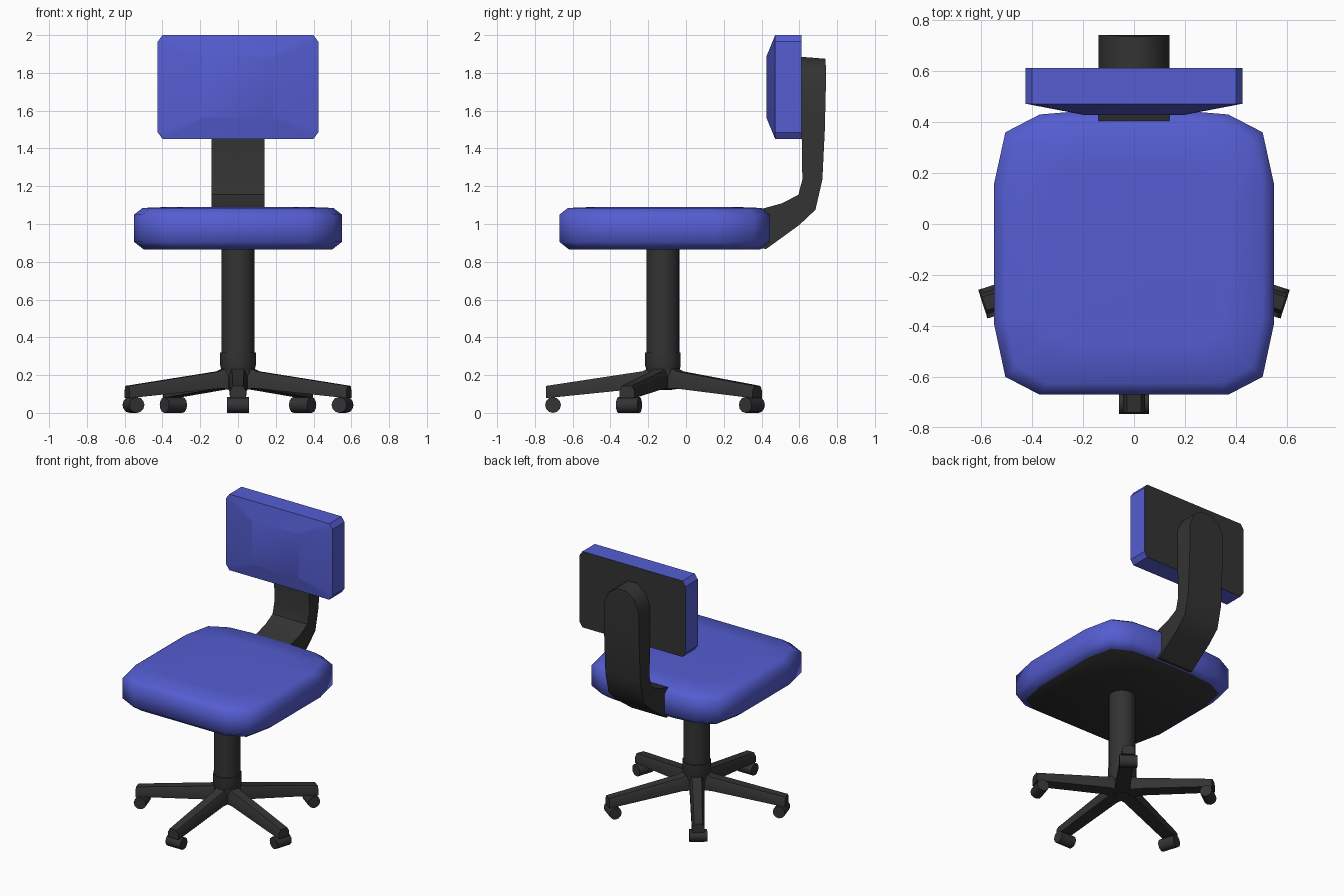
import bpy, bmesh, math
from mathutils import Matrix, Vector

if "Cube" in bpy.data.objects:
    bpy.data.objects.remove(bpy.data.objects["Cube"])


def material(name, rgb):
    m = bpy.data.materials.new(name)
    m.diffuse_color = (*rgb, 1)
    m.use_nodes = True
    m.node_tree.nodes["Principled BSDF"].inputs["Base Color"].default_value = m.diffuse_color
    return m


BLUE = material("blue fabric", (0.09, 0.11, 0.64))
BLACK = material("black plastic", (0.033, 0.033, 0.033))
CY = -0.122  # y of the central column


def loft(name, rings, mats, angle=40, matrix=None, black_rule=None):
    """Skin a list of equal-length point rings, cap both ends."""
    bm = bmesh.new()
    vs = [[bm.verts.new(p) for p in r] for r in rings]
    n = len(rings[0])
    for a, b in zip(vs, vs[1:]):
        for i in range(n):
            j = (i + 1) % n
            bm.faces.new((a[i], a[j], b[j], b[i]))
    bm.faces.new(vs[0][::-1])
    bm.faces.new(vs[-1])
    bmesh.ops.recalc_face_normals(bm, faces=bm.faces)
    if black_rule:
        for f in bm.faces:
            f.material_index = 1 if black_rule(f) else 0
    if matrix:
        bm.transform(matrix)
    me = bpy.data.meshes.new(name)
    bm.to_mesh(me)
    bm.free()
    ob = bpy.data.objects.new(name, me)
    bpy.context.collection.objects.link(ob)
    for m in mats:
        me.materials.append(m)
    bpy.ops.object.select_all(action='DESELECT')
    ob.select_set(True)
    bpy.context.view_layer.objects.active = ob
    bpy.ops.object.shade_smooth_by_angle(angle=math.radians(angle))
    return ob


def circle(r, z, n=16):
    return [(r * math.cos(2 * math.pi * i / n), r * math.sin(2 * math.pi * i / n), z)
            for i in range(n)]


# seat: rounded outline, stacked into a cushion with a black underside
half = [(0.19, 0.445), (0.37, 0.43), (0.505, 0.36), (0.55, 0.155),
        (0.55, -0.39), (0.505, -0.60), (0.37, -0.67)]
outline = half + [(-x, y) for x, y in reversed(half)]


def seat_ring(inset, z):
    sx, sy = 1 - inset / 0.55, 1 - inset / 0.555
    return [(x * sx, (y + 0.115) * sy - 0.115, z) for x, y in outline]


loft("seat", [seat_ring(0.05, 0.866), seat_ring(0.0, 0.905), seat_ring(0.0, 1.05),
              seat_ring(0.045, 1.085), seat_ring(0.2, 1.091)],
     [BLUE, BLACK], 60, black_rule=lambda f: f.normal.z < -0.95)

# backrest: chamfered slab with a bulging front and a black back
corner = [(0.40, 2.0), (0.425, 1.965), (0.425, 1.485), (0.40, 1.45)]
rect = corner + [(-x, z) for x, z in reversed(corner)]
bulge = [(math.copysign(0.19, x), 1.89 if z > 1.7 else 1.56) for x, z in rect]
bulge = [(x * (1 if abs(r[0]) > 0.41 else 0.95), z) for (x, z), r in zip(bulge, rect)]
bulge = [(x, z + (0 if abs(r[0]) < 0.41 else math.copysign(0.01, 1.7 - z)))
         for (x, z), r in zip(bulge, rect)]
loft("backrest", [[(x, 0.612, z) for x, z in rect],
                  [(x, 0.472, z) for x, z in rect],
                  [(x, 0.427, z) for x, z in bulge]],
     [BLUE, BLACK], 30, black_rule=lambda f: f.normal.y > 0.95)

# back support: bent bar with an arched top; inner y,z / outer y,z / half width
stations = [
    (0.36, 1.07, 0.36, 0.875, 0.14), (0.43, 1.088, 0.425, 0.868, 0.14),
    (0.51, 1.11, 0.60, 0.995, 0.14), (0.595, 1.155, 0.685, 1.075, 0.14),
    (0.616, 1.235, 0.722, 1.235, 0.14), (0.612, 1.50, 0.735, 1.50, 0.14),
    (0.61, 1.75, 0.741, 1.75, 0.14), (0.61, 1.83, 0.741, 1.83, 0.105),
    (0.61, 1.885, 0.737, 1.875, 0.04)]
loft("back_support", [[(-w, a, b), (w, a, b), (w, c, d), (-w, c, d)]
                      for a, b, c, d, w in stations], [BLACK], 40)

# column and hub
centre = Matrix.Translation((0, CY, 0))
loft("column", [circle(0.088, 0.2), circle(0.088, 0.868)], [BLACK], matrix=centre)
loft("hub", [circle(0.045, 0.12), circle(0.075, 0.18), circle(0.094, 0.25),
             circle(0.094, 0.32)], [BLACK], matrix=centre)


# five legs with a caster roller under each tip
def leg_ring(r, w, bottom, top):
    mid = bottom + 0.6 * (top - bottom)
    return [(-w, -r, bottom), (w, -r, bottom), (w, -r, mid),
            (0.65 * w, -r, top), (-0.65 * w, -r, top), (-w, -r, mid)]


for k in range(5):
    turn = centre @ Matrix.Rotation(k * math.tau / 5, 4, 'Z')
    loft(f"leg_{k + 1}", [leg_ring(0.0, 0.05, 0.122, 0.27), leg_ring(0.06, 0.05, 0.126, 0.245),
                          leg_ring(0.11, 0.048, 0.13, 0.22), leg_ring(0.618, 0.042, 0.078, 0.143)],
         [BLACK], 50, turn)
    axle = turn @ Matrix.Translation((0, -0.582, 0.042)) @ Matrix.Rotation(math.pi / 2, 4, 'Y')
    loft(f"caster_{k + 1}", [circle(0.042, -0.059, 12), circle(0.042, 0.059, 12)],
         [BLACK], 40, axle)
